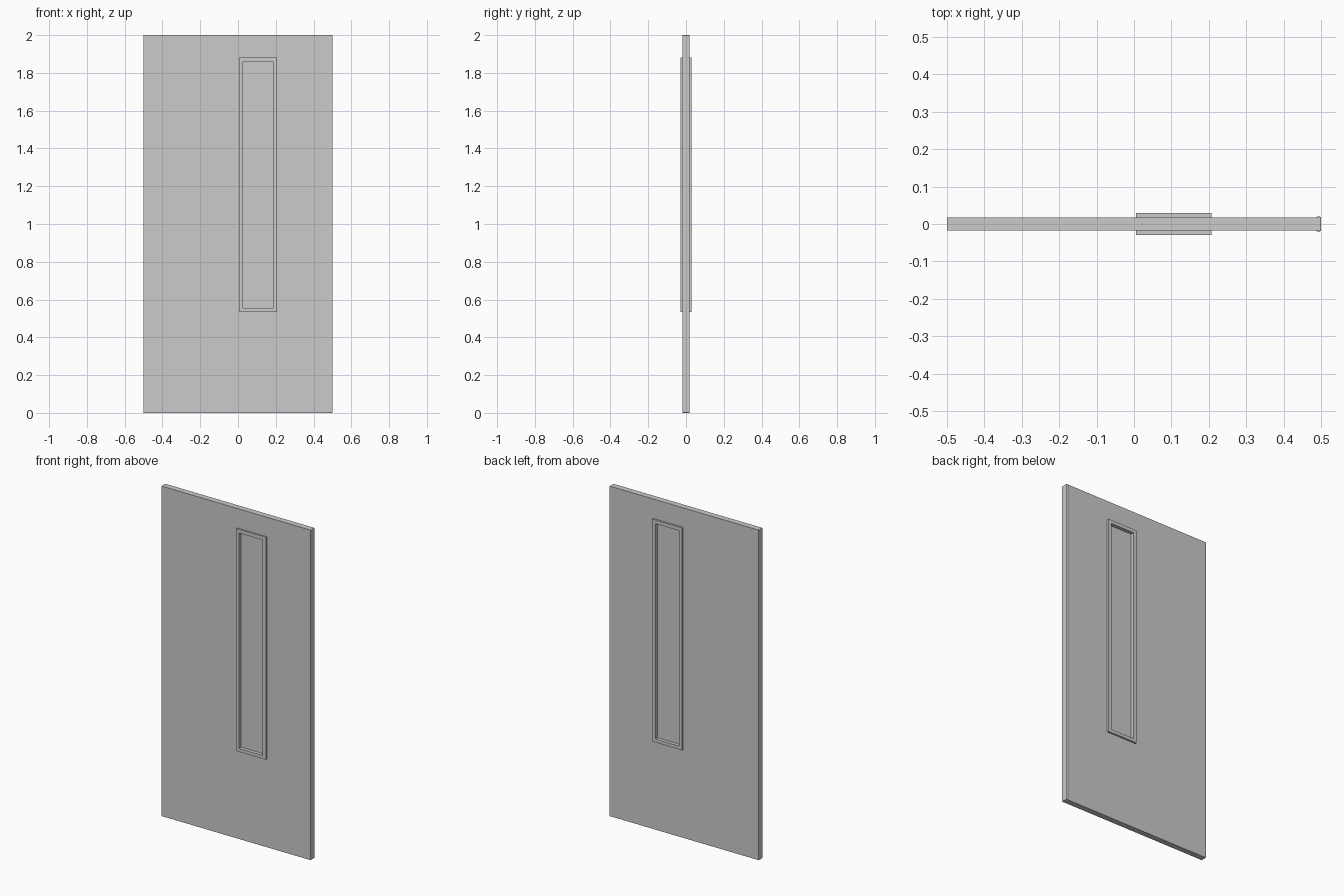
import bpy, bmesh

if "Cube" in bpy.data.objects:
    bpy.data.objects.remove(bpy.data.objects["Cube"])


def finish(bm, name, bevel):
    bmesh.ops.recalc_face_normals(bm, faces=bm.faces)
    mesh = bpy.data.meshes.new(name)
    bm.to_mesh(mesh)
    bm.free()
    ob = bpy.data.objects.new(name, mesh)
    bpy.context.collection.objects.link(ob)
    if bevel:
        mod = ob.modifiers.new("bevel", 'BEVEL')
        mod.width = bevel
        mod.segments = 2
    return ob


def box(name, x, y, z, bevel=0.0):
    bm = bmesh.new()
    bmesh.ops.create_cube(bm, size=1)
    for v in bm.verts:
        v.co = [(a + b) / 2 + c * (b - a) for (a, b), c in zip((x, y, z), v.co)]
    return finish(bm, name, bevel)


def ring(name, outer, inner, half, bevel=0.0):
    """Rectangular frame in the xz plane; rectangles are (x0, x1, z0, z1)."""
    bm = bmesh.new()
    loops = []
    for (x0, x1, z0, z1), y in ((outer, -half), (inner, -half), (inner, half), (outer, half)):
        loops.append([bm.verts.new((x, y, z)) for x, z in
                      ((x0, z0), (x1, z0), (x1, z1), (x0, z1))])
    for a, b in zip(loops, loops[1:] + loops[:1]):
        for i in range(4):
            j = (i + 1) % 4
            bm.faces.new((a[i], a[j], b[j], b[i]))
    return finish(bm, name, bevel)


opening = (0.027, 0.185, 0.555, 1.86)
# Door slab with a window opening
ring("door_slab", (-0.5, 0.498, 0.0, 2.0), opening, 0.018, 0.001)
# Raised window surround, proud on both sides
ring("window_frame", (0.006, 0.207, 0.535, 1.882), opening, 0.029)
# Inset window pane
box("window_pane", (0.025, 0.187), (-0.008, 0.008), (0.553, 1.862))
# Slightly wider closing strip along the right edge
box("edge_strip", (0.486, 0.5), (-0.0195, 0.0195), (0.0, 2.0), 0.003)
